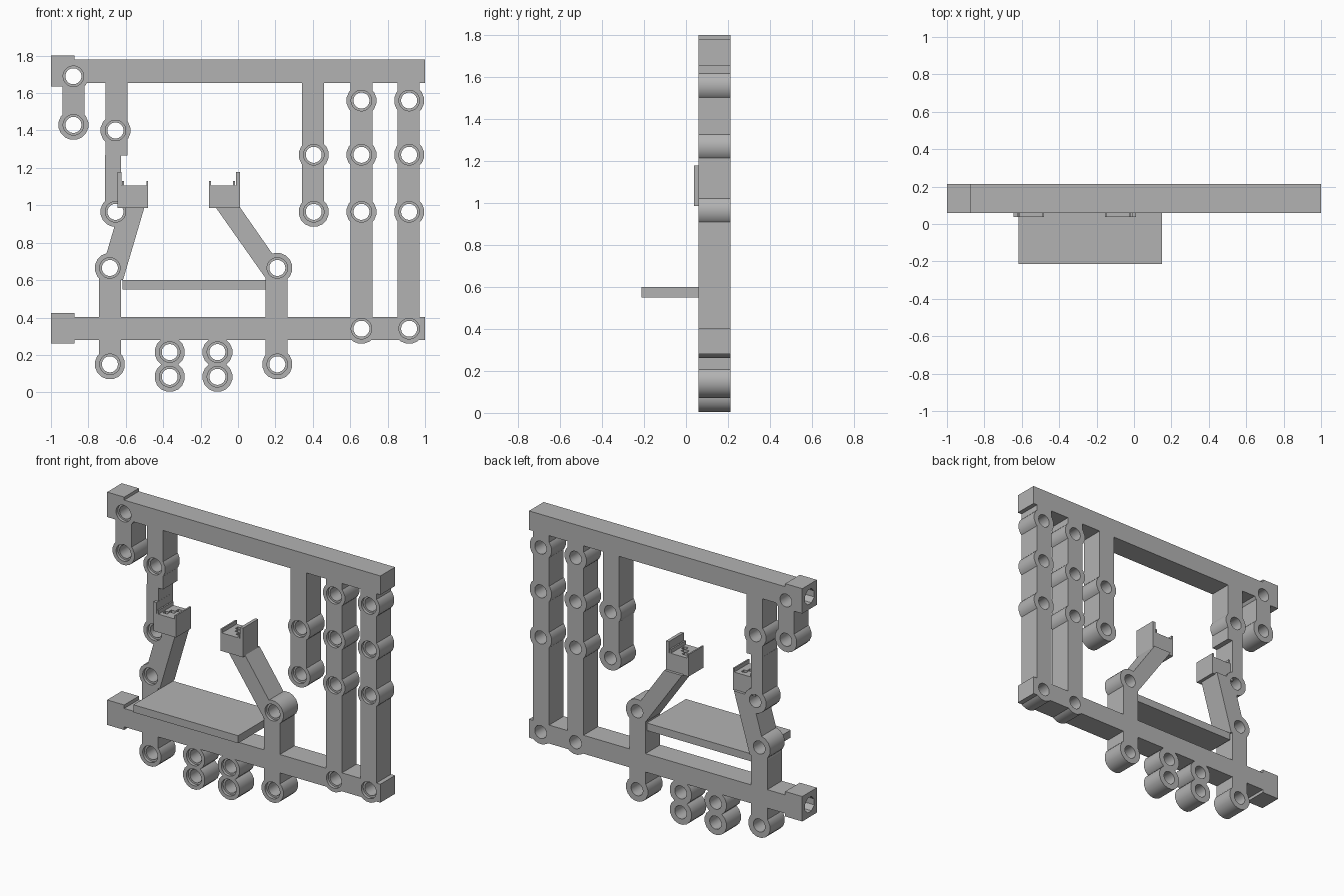
import bpy, bmesh, math

old = bpy.data.objects.get("Cube")
if old:
    bpy.data.objects.remove(old, do_unlink=True)

FRONT, BACK = 0.06, 0.213

grey = bpy.data.materials.new("plain grey")
grey.use_nodes = True
colour = (0.45, 0.45, 0.45, 1)
grey.diffuse_color = colour
grey.node_tree.nodes["Principled BSDF"].inputs["Base Color"].default_value = colour


def finish(name, bm):
    bmesh.ops.recalc_face_normals(bm, faces=bm.faces)
    mesh = bpy.data.meshes.new(name)
    bm.to_mesh(mesh)
    bm.free()
    mesh.materials.append(grey)
    obj = bpy.data.objects.new(name, mesh)
    bpy.context.collection.objects.link(obj)
    return obj


def extrude(bm, points, y0=FRONT, y1=BACK):
    """Extrude an x-z outline along y."""
    face = bm.faces.new([bm.verts.new((x, y0, z)) for x, z in points])
    new = bmesh.ops.extrude_face_region(bm, geom=[face])["geom"]
    bmesh.ops.translate(bm, vec=(0, y1 - y0, 0),
                        verts=[v for v in new if isinstance(v, bmesh.types.BMVert)])


def circle(x, z, r, n):
    turns = [2 * math.pi * (i + 0.5) / n for i in range(n)]
    return [(x + r * math.cos(a), z + r * math.sin(a)) for a in turns]


def rect(x0, x1, z0, z1):
    return [(x0, z0), (x1, z0), (x1, z1), (x0, z1)]


def slab(name, points, y0=FRONT, y1=BACK):
    bm = bmesh.new()
    extrude(bm, points, y0, y1)
    return finish(name, bm)


def stepped_hole(bm, x, z):
    """Through hole with a wider shallow recess at the front."""
    rings = []
    for y, r in ((FRONT - 0.02, 0.055), (FRONT + 0.02, 0.055),
                 (FRONT + 0.02, 0.043), (BACK + 0.02, 0.043)):
        rings.append([bm.verts.new((px, y, pz)) for px, pz in circle(x, z, r, 24)])
    bm.faces.new(rings[0])
    bm.faces.new(rings[-1])
    for a, b in zip(rings, rings[1:]):
        for i in range(24):
            j = (i + 1) % 24
            bm.faces.new((a[i], a[j], b[j], b[i]))


# Centres of the round bosses
bosses = [(-0.88, 1.69), (-0.88, 1.43), (-0.655, 1.40), (-0.655, 0.965)]
bosses += [(x, z) for x in (-0.685, 0.21) for z in (0.665, 0.15)]
bosses += [(x, z) for x in (-0.365, -0.11) for z in (0.215, 0.083)]
bosses += [(0.405, z) for z in (1.27, 0.965)]
bosses += [(x, z) for x in (0.66, 0.915) for z in (1.56, 1.27, 0.965, 0.34)]

# Rails and end blocks
parts = [
    slab("top_rail", rect(-0.88, 1, 1.655, 1.78)),
    slab("bottom_rail", rect(-0.88, 1, 0.28, 0.402)),
    slab("top_end_block", rect(-1, -0.875, 1.635, 1.80)),
    slab("bottom_end_block", rect(-1, -0.875, 0.26, 0.425)),
]

# Upright stems: centre x, lower z, upper z
for name, x, low, high in (("short_stem", -0.88, 1.43, 1.66),
                           ("upper_right_stem", -0.65, 1.265, 1.66),
                           ("middle_stem", 0.4, 0.965, 1.66),
                           ("inner_post", 0.66, 0.34, 1.66),
                           ("outer_post", 0.912, 0.34, 1.66),
                           ("lower_right_stem", -0.685, 0.15, 0.665),
                           ("lower_left_stem", 0.206, 0.15, 0.665)):
    parts.append(slab(name, rect(x - 0.059, x + 0.059, low, high)))
parts.append(slab("narrow_stem", rect(-0.71, -0.625, 0.965, 1.27)))
for x in (-0.365, -0.11):
    parts.append(slab("hanger", rect(x - 0.045, x + 0.045, 0.15, 0.29)))

# Slanted arms
parts.append(slab("right_arm", [(-0.63, 0.99), (-0.5, 0.99), (-0.615, 0.6), (-0.745, 0.6)]))
parts.append(slab("left_arm", [(-0.12, 0.99), (0.01, 0.99), (0.24, 0.66), (0.21, 0.6),
                               (0.155, 0.6)]))

# Bosses
for x, z in bosses:
    parts.append(slab("boss", circle(x, z, 0.081, 16)))

# Bore the holes and the end sockets
bm = bmesh.new()
for x, z in bosses:
    stepped_hole(bm, x, z)
for z in (1.718, 0.342):
    outline = circle(0.136, z, 0.052, 8)
    ends = [[bm.verts.new((x, y, pz)) for y, pz in outline] for x in (-1.02, -0.935)]
    for ring in ends:
        bm.faces.new(ring)
    for i in range(8):
        j = (i + 1) % 8
        bm.faces.new((ends[0][i], ends[0][j], ends[1][j], ends[1][i]))
cutter = finish("hole_cutter", bm)
cutter.hide_render = True


def cut(obj, tool):
    mod = obj.modifiers.new("holes", "BOOLEAN")
    mod.operation = "DIFFERENCE"
    mod.solver = "EXACT"
    mod.object = tool
    bpy.context.view_layer.objects.active = obj
    bpy.ops.object.modifier_apply(modifier=mod.name)


for part in parts:
    cut(part, cutter)
bpy.data.objects.remove(cutter, do_unlink=True)

# Shelf
parts.append(slab("shelf", rect(-0.617, 0.15, 0.55, 0.6), -0.213, 0.2))

# Holders with a tall outer wall, low lips and small sockets in the seat
for name, wall, side in (("right_holder", -0.645, 1), ("left_holder", 0.01, -1)):
    def span(a, b, low, high):
        return rect(*sorted((wall + side * a, wall + side * b)), low, high)
    y0, y1 = 0.038, 0.195
    seat = slab(name, span(0, 0.165, 0.985, 1.105), y0, y1)
    bm = bmesh.new()
    for y, a, r in ((0.085, 0.06, 0.016), (0.15, 0.11, 0.016), (0.117, 0.085, 0.02)):
        x = wall + side * a
        extrude(bm, rect(x - r, x + r, 1.07, 1.13), y - 0.014, y + 0.014)
    pocket = finish("pocket_cutter", bm)
    pocket.hide_render = True
    cut(seat, pocket)
    bpy.data.objects.remove(pocket, do_unlink=True)
    parts += [seat,
              slab(name + "_wall", span(0, 0.021, 1.1, 1.178), y0, y1),
              slab(name + "_inner_lip", span(0.026, 0.036, 1.1, 1.13), y0, y1),
              slab(name + "_outer_lip", span(0.155, 0.165, 1.1, 1.13), y0, y1)]

# Smooth the round walls, keep the edges sharp
bpy.ops.object.select_all(action="DESELECT")
for part in parts:
    part.select_set(True)
bpy.context.view_layer.objects.active = parts[0]
bpy.ops.object.shade_smooth_by_angle(angle=math.radians(30))
